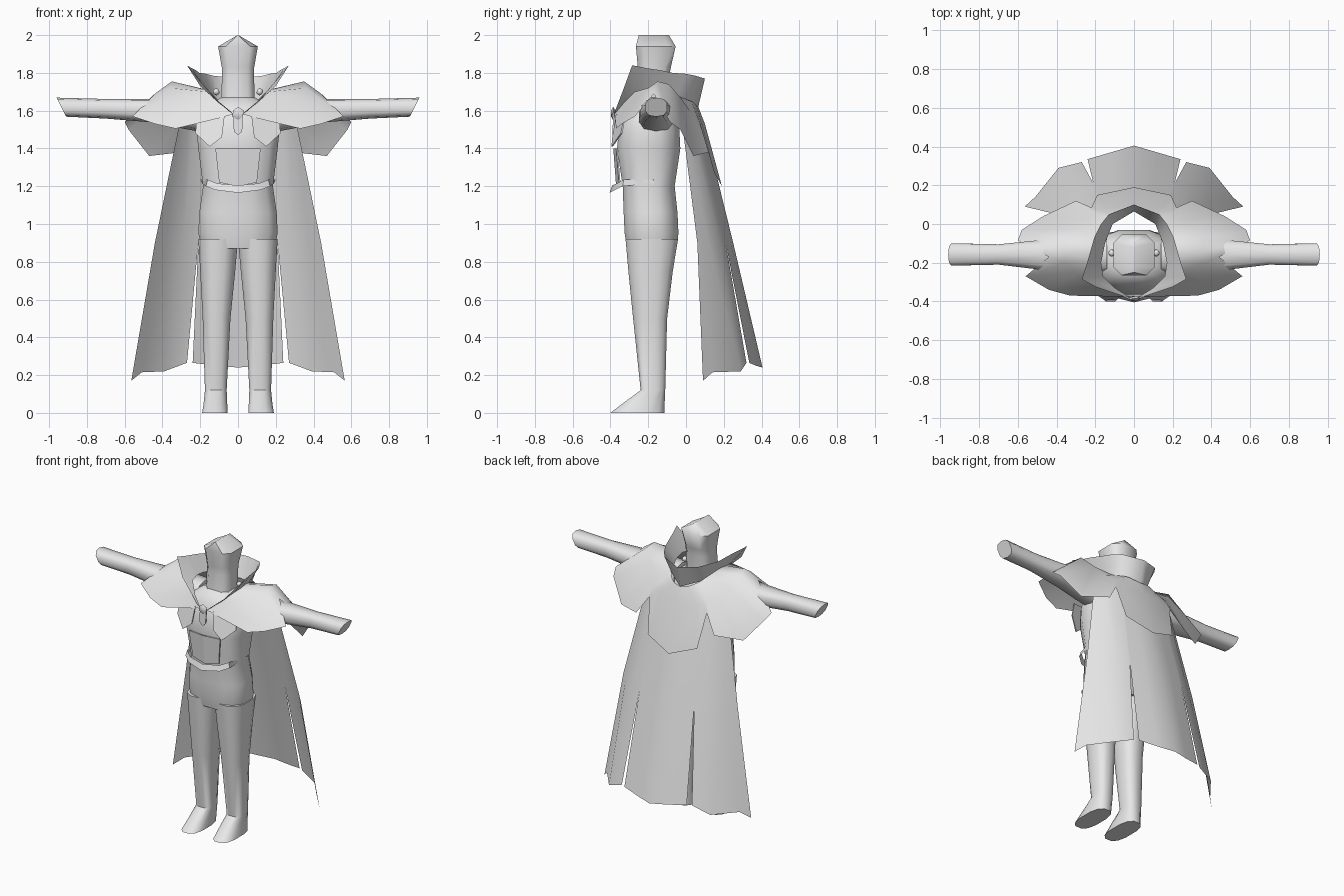
import bpy, bmesh, math

mat = bpy.data.materials.new("light_grey")
mat.diffuse_color = (0.8, 0.8, 0.8, 1)


def finish(name, bm, mirror=False, angle=50):
    bmesh.ops.recalc_face_normals(bm, faces=bm.faces)
    me = bpy.data.meshes.new(name)
    bm.to_mesh(me)
    bm.free()
    me.materials.append(mat)
    ob = bpy.data.objects.new(name, me)
    bpy.context.collection.objects.link(ob)
    bpy.ops.object.select_all(action='DESELECT')
    ob.select_set(True)
    bpy.context.view_layer.objects.active = ob
    bpy.ops.object.shade_smooth_by_angle(angle=math.radians(angle))
    if mirror:
        m = ob.modifiers.new("mirror", 'MIRROR')
        m.merge_threshold = 0.002
    return ob


def oval(a0, a1, b0, b1, n=12, power=0.75):
    """Rounded-box outline inside the given bounds."""
    pts = []
    for i in range(n):
        t = 2 * math.pi * (i + 0.5) / n
        c, s = math.cos(t), math.sin(t)
        u = math.copysign(abs(c) ** power, c) / math.cos(math.pi / n) ** power
        v = math.copysign(abs(s) ** power, s) / math.cos(math.pi / n) ** power
        pts.append(((a0 + a1) / 2 + u * (a1 - a0) / 2, (b0 + b1) / 2 + v * (b1 - b0) / 2))
    return pts


def grid(name, rows, closed=False, caps=False, mirror=False, angle=50):
    """Skin a list of point rows."""
    bm = bmesh.new()
    vs = [[bm.verts.new(p) for p in r] for r in rows]
    n = len(vs[0])
    for a, b in zip(vs, vs[1:]):
        for i in range(n if closed else n - 1):
            j = (i + 1) % n
            bm.faces.new((a[i], a[j], b[j], b[i]))
    if caps:
        bm.faces.new(vs[0])
        bm.faces.new(vs[-1])
    return finish(name, bm, mirror, angle)


def upright(name, rings, mirror=False, n=12, power=0.75):
    """Loft rings of (z, x0, x1, y0, y1)."""
    rows = [[(x, y, r[0]) for x, y in oval(*r[1:], n, power)] for r in rings]
    return grid(name, rows, True, True, mirror)


# body
upright("torso", [
    (0.87, -0.19, 0.19, -0.31, -0.05), (0.95, -0.21, 0.21, -0.325, -0.04),
    (1.06, -0.205, 0.205, -0.33, -0.045), (1.2, -0.185, 0.185, -0.335, -0.06),
    (1.4, -0.21, 0.21, -0.365, -0.03), (1.5, -0.22, 0.22, -0.355, -0.035),
    (1.6, -0.2, 0.2, -0.32, -0.06), (1.67, -0.09, 0.09, -0.27, -0.09)])
upright("leg", [
    (0.0, 0.055, 0.19, -0.40, -0.115), (0.05, 0.057, 0.182, -0.335, -0.113),
    (0.12, 0.06, 0.175, -0.24, -0.11), (0.5, 0.04, 0.187, -0.28, -0.10),
    (0.75, 0.015, 0.20, -0.305, -0.07), (0.92, 0.0, 0.21, -0.32, -0.042)], True)

# arm with a slanted end at the hand
arm = []
for x, y0, y1, z0, z1, slant in [
        (0.14, -0.25, -0.07, 1.48, 1.66, 0), (0.3, -0.25, -0.07, 1.51, 1.665, 0),
        (0.45, -0.24, -0.08, 1.54, 1.66, 0), (0.7, -0.21, -0.105, 1.56, 1.66, 0),
        (0.935, -0.215, -0.10, 1.57, 1.667, 0.5)]:
    arm.append([(x + slant * (z - (z0 + z1) / 2), y, z) for y, z in oval(y0, y1, z0, z1, 10)])
grid("arm", arm, True, True, True)

# hooded head with a ridge on top
upright("head", [
    (1.6, -0.09, 0.09, -0.27, -0.09), (1.78, -0.085, 0.085, -0.25, -0.09),
    (1.83, -0.086, 0.086, -0.255, -0.08), (1.94, -0.105, 0.105, -0.265, -0.055),
    (2.0, -0.002, 0.002, -0.25, -0.09)], n=8, power=0.55)

# shoulder cape: neck, shoulder and hem points, front to back
columns = [
    ((0.02, -0.38, 1.58), (0.05, -0.375, 1.575), (0.08, -0.375, 1.565)),
    ((0.1, -0.33, 1.64), (0.2, -0.32, 1.61), (0.33, -0.37, 1.505)),
    ((0.16, -0.27, 1.70), (0.3, -0.25, 1.68), (0.44, -0.34, 1.53)),
    ((0.17, -0.2, 1.71), (0.36, -0.2, 1.72), (0.56, -0.27, 1.57)),
    ((0.16, -0.15, 1.71), (0.35, -0.15, 1.755), (0.44, -0.17, 1.69)),
    ((0.15, -0.1, 1.70), (0.36, -0.09, 1.74), (0.6, -0.085, 1.54)),
    ((0.13, -0.05, 1.68), (0.3, -0.03, 1.67), (0.58, -0.03, 1.5)),
    ((0.11, 0.0, 1.66), (0.25, 0.02, 1.6), (0.47, 0.04, 1.36)),
    ((0.09, 0.03, 1.65), (0.2, 0.06, 1.57), (0.3, 0.12, 1.38)),
    ((0.07, 0.045, 1.64), (0.18, 0.07, 1.55), (0.22, 0.085, 1.5)),
    ((0.05, 0.055, 1.63), (0.15, 0.085, 1.53), (0.19, 0.15, 1.27)),
    ((0.0, 0.065, 1.62), (0.0, 0.10, 1.53), (0.0, 0.19, 1.2))]
grid("shoulder_cape", list(zip(*columns)), mirror=True, angle=60)

# flared collar standing on the neck line
rim = [(0.05, -0.375, 1.6), (0.2, -0.325, 1.73), (0.27, -0.285, 1.84), (0.245, -0.21, 1.825),
       (0.225, -0.14, 1.815), (0.205, -0.07, 1.80), (0.17, 0.0, 1.795), (0.13, 0.05, 1.785),
       (0.0, 0.10, 1.77)]
neck = [c[0] for c in columns[:8]] + [columns[-1][0]]
grid("collar", [neck, rim], mirror=True)

# long cape with a slit on each side
side = [((0.31, -0.02, 1.53), (0.44, 0.06, 0.9), (0.565, 0.09, 0.17)),
        ((0.27, 0.02, 1.54), (0.38, 0.12, 0.9), (0.51, 0.14, 0.215)),
        ((0.23, 0.045, 1.55), (0.29, 0.18, 0.9), (0.39, 0.29, 0.22)),
        ((0.16, 0.065, 1.55), (0.21, 0.21, 0.9), (0.27, 0.32, 0.265))]
back = [((0.16, 0.065, 1.55), (0.21, 0.21, 0.9), (0.24, 0.335, 0.265)),
        ((0.08, 0.08, 1.55), (0.11, 0.235, 0.9), (0.12, 0.37, 0.25)),
        ((0.0, 0.09, 1.55), (0.0, 0.25, 0.9), (0.0, 0.405, 0.24))]
grid("cape_side_panel", list(zip(*side)), mirror=True)
grid("cape_back_panel", list(zip(*back)), mirror=True)

# pointed belt
grid("belt", [
    [(0.2, -0.17, 1.235), (0.16, -0.33, 1.235), (0.11, -0.365, 1.215), (0.0, -0.39, 1.205)],
    [(0.19, -0.17, 1.215), (0.17, -0.335, 1.2), (0.12, -0.375, 1.18), (0.0, -0.405, 1.165)]],
    mirror=True)


def plate(name, outline, mirror=False):
    """Thin flat panel from an outline."""
    bm = bmesh.new()
    f = bm.faces.new([bm.verts.new(p) for p in outline])
    ext = bmesh.ops.extrude_face_region(bm, geom=[f])["geom"]
    for v in ext:
        if isinstance(v, bmesh.types.BMVert):
            v.co.y += 0.008
    return finish(name, bm, mirror, 20)


# chest lapels, stomach panel and pendant
plate("lapel", [(0.07, -0.37, 1.58), (0.085, -0.39, 1.46), (0.15, -0.395, 1.41),
                (0.225, -0.345, 1.48), (0.22, -0.33, 1.56)], True)
plate("stomach_panel", [(0.0, -0.385, 1.4), (0.12, -0.37, 1.4), (0.1, -0.355, 1.22),
                        (0.0, -0.37, 1.2)], True)
plate("pendant", [(-0.025, -0.385, 1.57), (0.025, -0.385, 1.57), (0.022, -0.39, 1.49),
                  (0.0, -0.39, 1.47), (-0.022, -0.39, 1.49)])


def bead(name, at, radius, flat=1.0, mirror=False):
    bm = bmesh.new()
    bmesh.ops.create_icosphere(bm, subdivisions=1, radius=radius)
    for v in bm.verts:
        v.co = (v.co.x + at[0], v.co.y * flat + at[1], v.co.z + at[2])
    return finish(name, bm, mirror)


# clasp at the throat and cape studs beside the neck
bead("clasp", (0, -0.385, 1.585), 0.035, 0.4)
bead("cape_stud", (0.115, -0.15, 1.70), 0.02, 1.0, True)
